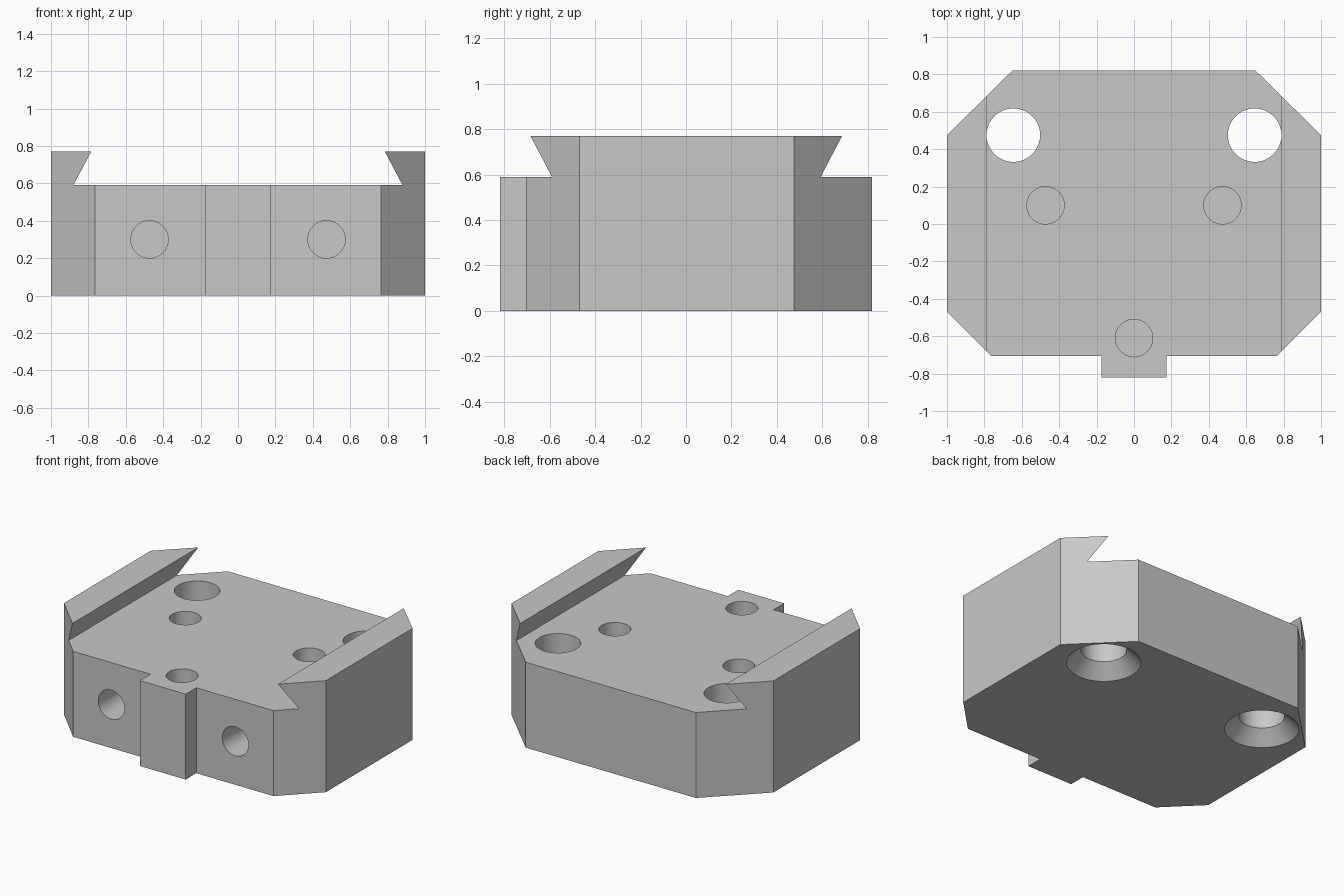
import bpy, bmesh, math
from mathutils import Matrix, Vector

default = bpy.data.objects.get("Cube")
if default:
    bpy.data.objects.remove(default, do_unlink=True)

FLOOR, TOP = 0.59, 0.77

# Plain metal grey
metal = bpy.data.materials.new("plain grey metal")
metal.use_nodes = True
grey = (0.58, 0.58, 0.58, 1)
metal.diffuse_color = grey
metal.node_tree.nodes["Principled BSDF"].inputs["Base Color"].default_value = grey


def finish(bm, name):
    bmesh.ops.recalc_face_normals(bm, faces=bm.faces)
    mesh = bpy.data.meshes.new(name)
    bm.to_mesh(mesh)
    bm.free()
    mesh.materials.append(metal)
    obj = bpy.data.objects.new(name, mesh)
    bpy.context.collection.objects.link(obj)
    return obj


def prism(name, points, offset):
    """Extrude a closed 3D outline along an offset."""
    bm = bmesh.new()
    face = bm.faces.new([bm.verts.new(p) for p in points])
    extruded = bmesh.ops.extrude_face_region(bm, geom=[face])["geom"]
    bmesh.ops.translate(bm, vec=Vector(offset),
                        verts=[v for v in extruded if isinstance(v, bmesh.types.BMVert)])
    return finish(bm, name)


def drill(name, start, end, r1, r2=None):
    """Round cutter between two points, optionally tapered."""
    start, end = Vector(start), Vector(end)
    axis = end - start
    bm = bmesh.new()
    bmesh.ops.create_cone(
        bm, cap_ends=True, segments=64, radius1=r1, radius2=r1 if r2 is None else r2,
        depth=axis.length,
        matrix=Matrix.Translation((start + end) / 2)
        @ axis.to_track_quat("Z", "Y").to_matrix().to_4x4())
    return finish(bm, name)


def mirrored(half):
    return half + [(-x, y) for x, y in reversed(half)]


# Block with chamfered corners and a front key
outline = mirrored([(0.175, -0.82), (0.175, -0.705), (0.765, -0.705),
                    (1, -0.47), (1, 0.475), (0.65, 0.82)])
block = prism("slide_block", [(x, y, 0) for x, y in outline], (0, 0, TOP))

# Dovetail channel between the side rails
slope = (0.88 - 0.785) / (TOP - FLOOR)
channel = mirrored([(0.88, FLOOR), (0.785 - 0.1 * slope, TOP + 0.1)])
cutters = [prism("channel_cutter", [(x, -1, z) for x, z in channel], (0, 2, 0))]

# Front locating hole
cutters.append(drill("key_hole_cutter", (0, -0.61, 0.2), (0, -0.61, 1), 0.1))

for side, s in (("left", 1), ("right", -1)):
    # Countersunk bolt holes
    bx, by = s * 0.645, 0.475
    cutters.append(drill(side + "_bolt_cutter", (bx, by, -0.1), (bx, by, 1), 0.143))
    cutters.append(drill(side + "_sink_cutter", (bx, by, -0.01), (bx, by, 0.09), 0.243, 0.143))
    # Top ports meeting the front ports
    px = s * 0.473
    cutters.append(drill(side + "_top_port_cutter", (px, 0.1, 0.195), (px, 0.1, 1), 0.1))
    cutters.append(drill(side + "_front_port_cutter", (px, -1, 0.3), (px, 0.205, 0.3), 0.1))

bpy.context.view_layer.objects.active = block
for cutter in cutters:
    cutter.hide_render = True
    cut = block.modifiers.new(cutter.name, "BOOLEAN")
    cut.operation = "DIFFERENCE"
    cut.solver = "EXACT"
    cut.object = cutter
    bpy.ops.object.modifier_apply(modifier=cut.name)
for cutter in cutters:
    bpy.data.objects.remove(cutter, do_unlink=True)

# Smooth bores, crisp edges
bpy.ops.object.select_all(action="DESELECT")
block.select_set(True)
bpy.ops.object.shade_smooth_by_angle(angle=math.radians(25))
